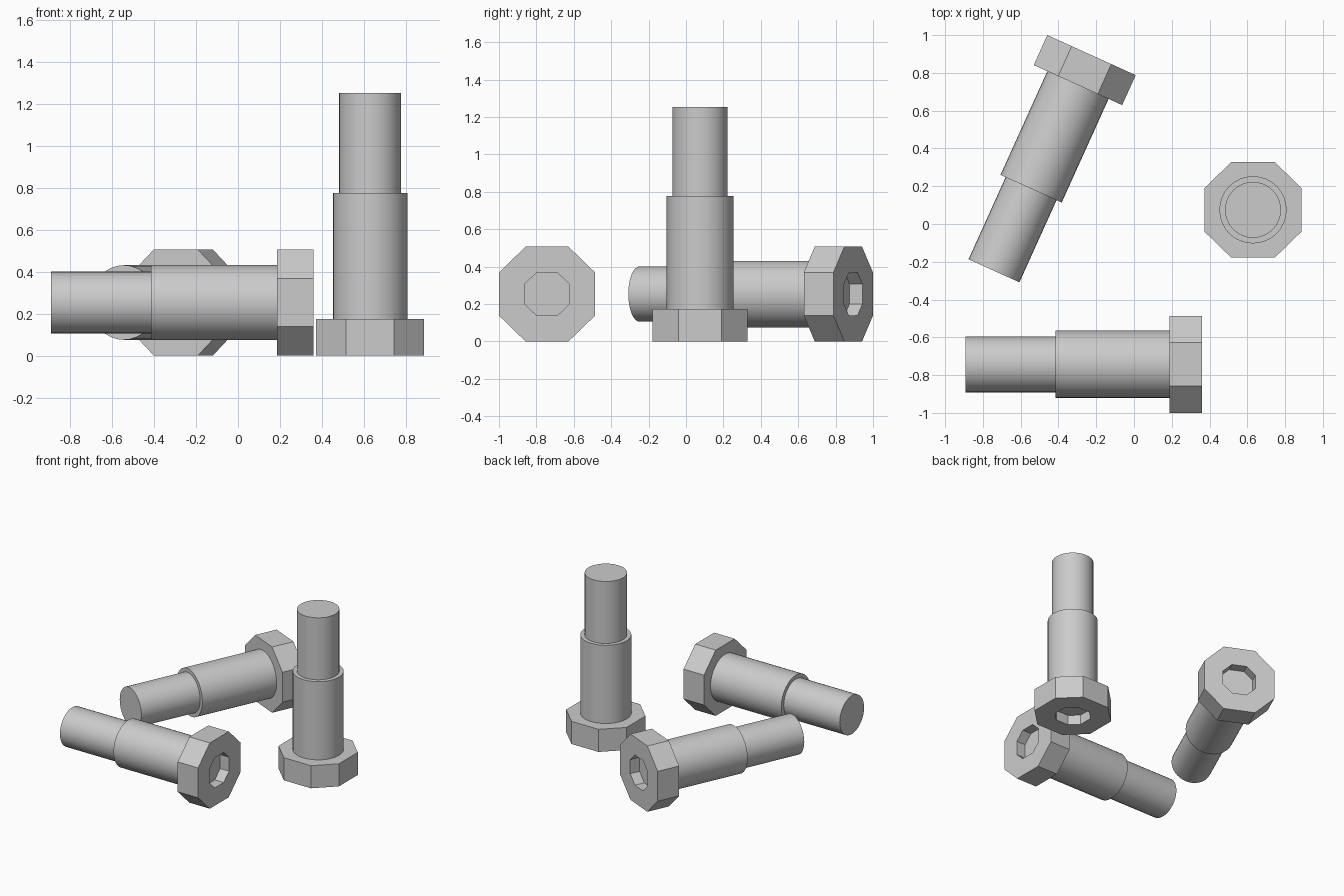
import bpy, bmesh
from math import cos, sin, pi, radians
from mathutils import Matrix, Vector

if "Cube" in bpy.data.objects:
    bpy.data.objects.remove(bpy.data.objects["Cube"])

HEAD, SHOULDER, LENGTH = 0.174, 0.776, 1.253   # heights along the bolt axis
SOCKET_DEPTH = 0.076


def octagon(a, b, s, z):
    """Chamfered-square outline: half sizes a, b and half flat s."""
    return [Vector((x, y, z)) for x, y in (
        (a, -s), (a, s), (s, b), (-s, b), (-a, s), (-a, -s), (-s, -b), (s, -b))]


def circle(r, z, n=32):
    return [Vector((r * cos(2 * pi * i / n), r * sin(2 * pi * i / n), z)) for i in range(n)]


def loft(name, rings, matrix):
    """Bridge a series of rings and cap both ends."""
    bm = bmesh.new()
    loops = [[bm.verts.new(p) for p in ring] for ring in rings]
    for lo, hi in zip(loops, loops[1:]):
        n = len(lo)
        for i in range(n):
            j = (i + 1) % n
            bm.faces.new((lo[i], lo[j], hi[j], hi[i]))
    bm.faces.new(loops[0])
    bm.faces.new(loops[-1])
    bmesh.ops.recalc_face_normals(bm, faces=bm.faces)
    mesh = bpy.data.meshes.new(name)
    bm.to_mesh(mesh)
    bm.free()
    mesh.shade_smooth()
    mesh.set_sharp_from_angle(angle=radians(30))
    obj = bpy.data.objects.new(name, mesh)
    obj.matrix_world = matrix
    bpy.context.collection.objects.link(obj)


def bolt(name, origin, axis, up):
    """Origin is the centre of the head's outer face; axis points to the tip."""
    z, y = Vector(axis).normalized(), Vector(up)
    x = y.cross(z)
    m = Matrix.Translation(origin) @ Matrix((x, y, z)).transposed().to_4x4()
    # head with an eight-sided socket
    loft(name + "_head", [
        octagon(0.257, 0.253, 0.115, HEAD),
        octagon(0.257, 0.253, 0.115, 0),
        octagon(0.119, 0.116, 0.054, 0),
        octagon(0.119, 0.116, 0.054, SOCKET_DEPTH)], m)
    # stepped shaft
    loft(name + "_shaft", [
        circle(0.178, HEAD - 0.01), circle(0.178, SHOULDER),
        circle(0.148, SHOULDER), circle(0.148, LENGTH)], m)


bolt("standing_bolt", (0.63, 0.075, 0), (0, 0, 1), (0, 1, 0))
bolt("front_lying_bolt", (0.361, -0.743, 0.253), (-1, 0, 0), (0, 0, 1))
bolt("rear_lying_bolt", (-0.225, 0.894, 0.253), (-0.412, -0.911, 0), (0, 0, 1))
